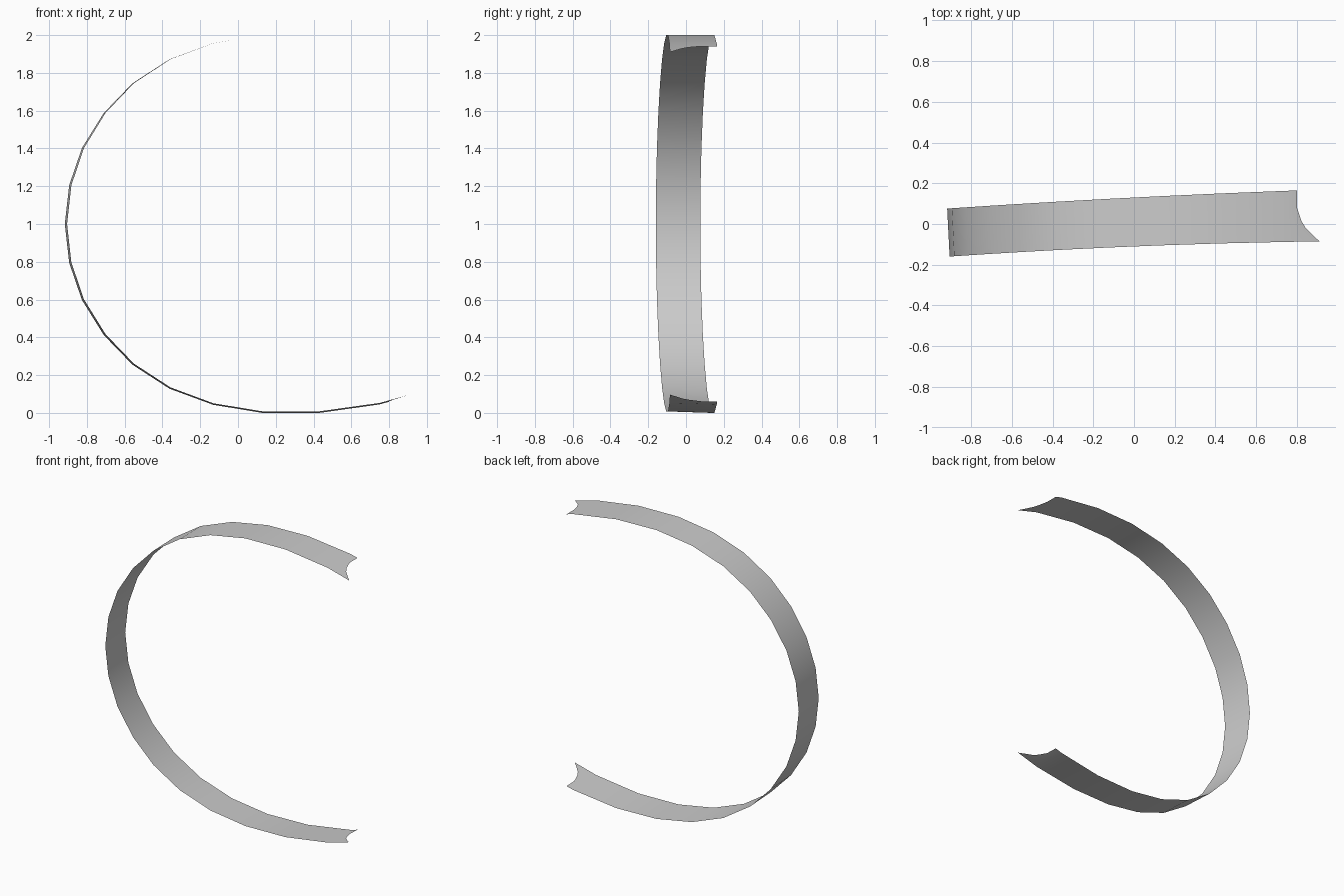
import bpy
import bmesh

if "Cube" in bpy.data.objects:
    bpy.data.objects.remove(bpy.data.objects["Cube"])

# Upper half of the C-shaped profile (x, z), mirrored about z = 1
half = [(-0.911, 1.0), (-0.888, 1.205), (-0.821, 1.402), (-0.706, 1.588), (-0.555, 1.745),
        (-0.36, 1.872), (-0.131, 1.957), (0.13, 2.0), (0.43, 2.0), (0.75, 1.955)]
profile = [(x, 2 - z) for x, z in reversed(half[1:])] + half

# Rows across the band: fraction from front to back, and x where the fishtail end lies
rows = [(0.0, 0.91), (0.26, 0.843), (0.4, 0.822), (0.66, 0.80), (1.0, 0.80)]


def band_point(x, z, t):
    """Place a profile point on the slightly skewed band at fraction t of its width."""
    front = -0.11 + 0.041 * x - 0.015 * x * x
    back = 0.13 + 0.051 * x - 0.0095 * x * x
    y = front + (back - front) * t
    shift = -0.012 * (t - 0.5) * max(0, -x) / 0.91
    lift = 0.008 * (1 - t) * max(0, 1 - z)
    return (x + shift, y, z + lift)


def end_height(x):
    return 1.955 - (x - 0.75) * 0.28


bm = bmesh.new()
grid = []
for t, end_x in rows:
    end_z = end_height(end_x)
    path = [(end_x, 2 - end_z)] + profile + [(end_x, end_z)]
    grid.append([bm.verts.new(band_point(x, z, t)) for x, z in path])
for a, b in zip(grid, grid[1:]):
    for i in range(len(a) - 1):
        bm.faces.new((a[i], a[i + 1], b[i + 1], b[i]))

# Make the outer side of the curve the face front
bm.normal_update()
mid = min(bm.faces, key=lambda f: f.calc_center_median().x)
if mid.normal.x > 0:
    bmesh.ops.reverse_faces(bm, faces=bm.faces[:])

# Single-sheet open ribbon
mesh = bpy.data.meshes.new("curved_band")
bm.to_mesh(mesh)
bm.free()
mesh.shade_smooth()
band = bpy.data.objects.new("curved_band", mesh)
bpy.context.collection.objects.link(band)
